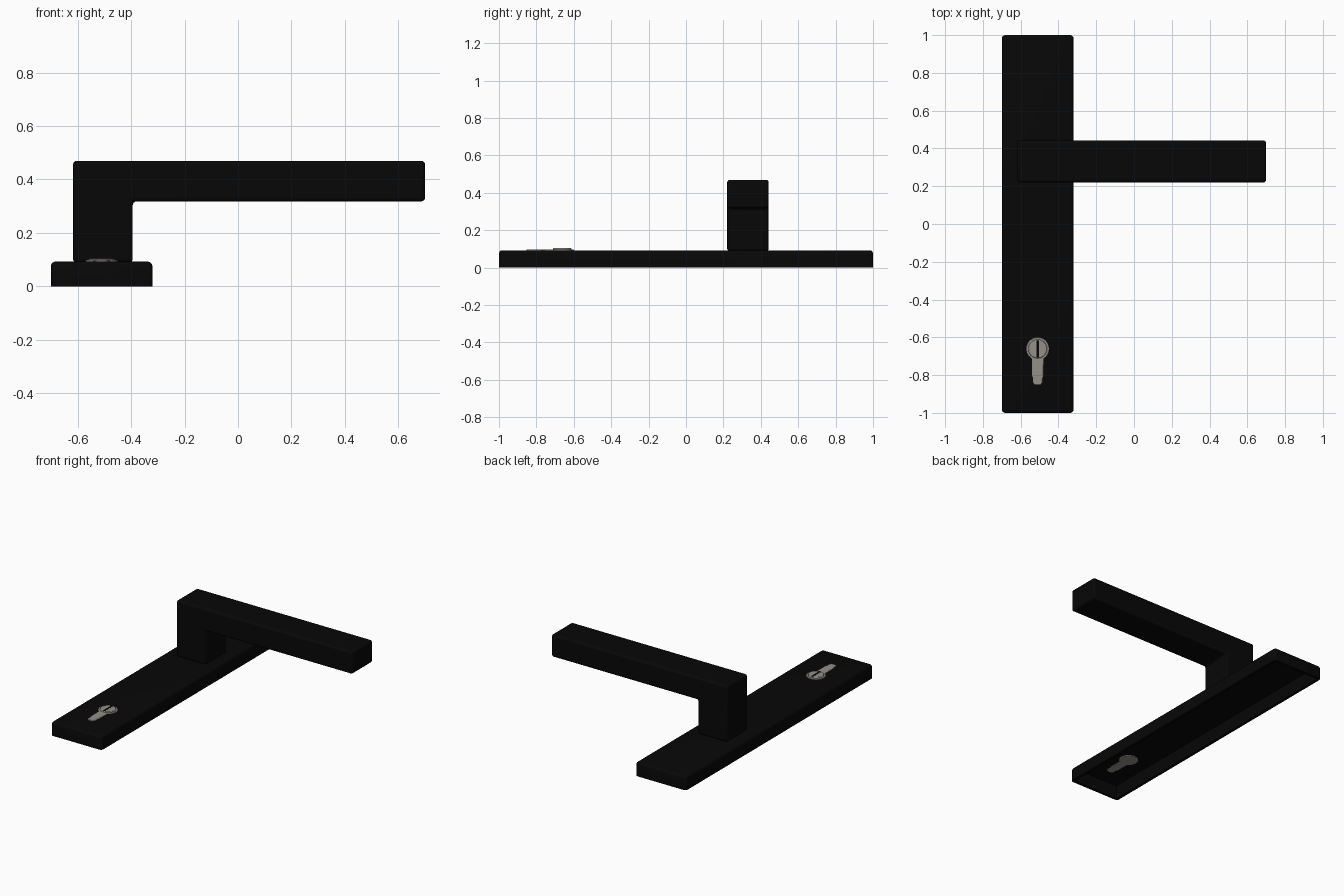
import bpy, bmesh, math

if "Cube" in bpy.data.objects:
    bpy.data.objects.remove(bpy.data.objects["Cube"])


def material(name, rgb):
    m = bpy.data.materials.new(name)
    m.diffuse_color = (*rgb, 1)
    m.use_nodes = True
    m.node_tree.nodes["Principled BSDF"].inputs["Base Color"].default_value = m.diffuse_color
    return m


BLACK = material("matte_black", (0.0022, 0.0022, 0.0022))
STEEL = material("satin_nickel", (0.30, 0.28, 0.235))


def finish(name, bm, mat, bevel=0, segments=3):
    bmesh.ops.recalc_face_normals(bm, faces=bm.faces)
    me = bpy.data.meshes.new(name)
    bm.to_mesh(me)
    bm.free()
    ob = bpy.data.objects.new(name, me)
    bpy.context.collection.objects.link(ob)
    me.materials.append(mat)
    if bevel:
        mod = ob.modifiers.new("rounded_edges", 'BEVEL')
        mod.width, mod.segments = bevel, segments
        mod.limit_method, mod.angle_limit = 'ANGLE', math.radians(40)
    bpy.ops.object.select_all(action='DESELECT')
    bpy.context.view_layer.objects.active = ob
    ob.select_set(True)
    bpy.ops.object.shade_smooth_by_angle(angle=math.radians(35))
    return ob


def prism(points, offset):
    """Extrude a closed outline of 3D points along an offset."""
    bm = bmesh.new()
    face = bm.faces.new([bm.verts.new(p) for p in points])
    new = bmesh.ops.extrude_face_region(bm, geom=[face])["geom"]
    bmesh.ops.translate(bm, vec=offset,
                        verts=[v for v in new if isinstance(v, bmesh.types.BMVert)])
    return bm


# Back plate: rounded on top and at the corners, hollow underneath
X0, X1, TOP, FLOOR = -0.70, -0.32, 0.093, 0.076
bm = prism([(X0, -1, 0), (X1, -1, 0), (X1, 1, 0), (X0, 1, 0)], (0, 0, TOP))
edges = [e for e in bm.edges if max(v.co.z for v in e.verts) > 0.01]
bmesh.ops.bevel(bm, geom=edges, offset=0.018, offset_type='OFFSET',
                segments=4, profile=0.5, affect='EDGES')
bottom = [f for f in bm.faces if all(v.co.z < 1e-5 for v in f.verts)]
# narrow rim, then slightly sloping inner walls up to the recess floor
bmesh.ops.inset_region(bm, faces=bottom, thickness=0.018)
bmesh.ops.inset_region(bm, faces=bottom, thickness=0.02)
bmesh.ops.translate(bm, vec=(0, 0, FLOOR), verts=list({v for f in bottom for v in f.verts}))
finish("back_plate", bm, BLACK)

# Lever handle: neck and arm as one L-shaped profile
profile = [(-0.617, 0.088), (-0.394, 0.088), (-0.394, 0.318),
           (0.70, 0.318), (0.70, 0.47), (-0.617, 0.47)]
bm = prism([(x, 0.22, z) for x, z in profile], (0, 0.222, 0))
finish("lever_handle", bm, BLACK, 0.015, 4)

# Lock cylinder body: round head with a stepped leg
CX, CY, R, BASE = -0.51, -0.661, 0.061, 0.072
half = 0.031
a0 = -math.pi / 2 + math.asin(half / R)
sweep = 2 * math.pi - 2 * math.asin(half / R)
outline = [(CX + R * math.cos(a0 + sweep * i / 40),
            CY + R * math.sin(a0 + sweep * i / 40)) for i in range(41)]
leg = [(-half, -0.805), (-0.026, -0.815), (-0.026, -0.84), (-0.015, -0.853)]
outline += [(CX + x, y) for x, y in leg]
outline += [(CX - x, y) for x, y in reversed(leg)]
bm = prism([(x, y, BASE) for x, y in outline], (0, 0, 0.098 - BASE))
finish("lock_cylinder", bm, STEEL, 0.003, 2)

# Turning core, slightly proud of the cylinder
r = 0.050
bm = prism([(CX + r * math.cos(math.tau * i / 40), CY + r * math.sin(math.tau * i / 40), BASE + 0.001)
            for i in range(40)], (0, 0, 0.103 - BASE))
finish("lock_core", bm, STEEL, 0.004, 2)

# Key slit: thin dark plate on the core
w, h = 0.007, 0.045
bm = prism([(CX + sx * w, CY + sy * h, 0.102)
            for sx, sy in ((-1, -1), (1, -1), (1, 1), (-1, 1))], (0, 0, 0.0026))
finish("key_slit", bm, BLACK)
